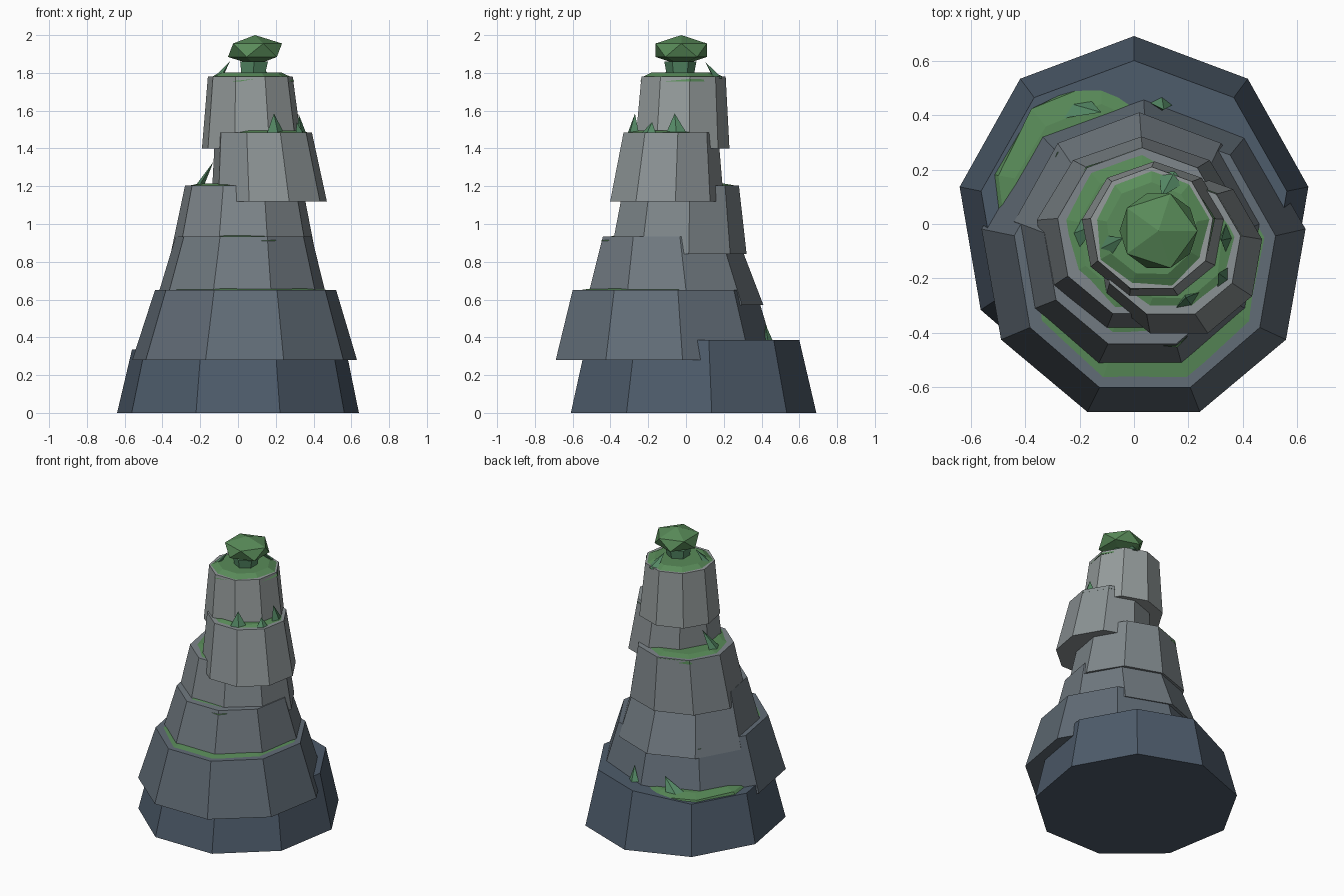
import bpy, math, random
from mathutils import Vector

if "Cube" in bpy.data.objects:
    bpy.data.objects.remove(bpy.data.objects["Cube"])

random.seed(4)
N = 9


def material(name, rgb):
    m = bpy.data.materials.new(name)
    m.diffuse_color = (*rgb, 1)
    m.use_nodes = True
    m.node_tree.nodes["Principled BSDF"].inputs["Base Color"].default_value = m.diffuse_color
    return m


def make(name, verts, faces, mat):
    me = bpy.data.meshes.new(name)
    me.from_pydata(verts, [], faces)
    me.materials.append(mat)
    ob = bpy.data.objects.new(name, me)
    bpy.context.collection.objects.link(ob)
    return ob


def ring(cx, cy, rx, ry, z, jitter=0.0, n=N):
    # nine-sided ring with one corner pointing to the back
    pts = []
    for i in range(n):
        a = math.pi / 2 + 2 * math.pi * i / n
        k = 1 + random.uniform(-jitter, jitter)
        pts.append(Vector((cx + rx * k * math.cos(a), cy + ry * k * math.sin(a), z)))
    return pts


def loft(name, rings, mat):
    n = len(rings[0])
    verts = [p for r in rings for p in r]
    faces = [tuple(reversed(range(n)))]
    for k in range(len(rings) - 1):
        for i in range(n):
            j = (i + 1) % n
            faces.append((k * n + i, k * n + j, (k + 1) * n + j, (k + 1) * n + i))
    faces.append(tuple(range((len(rings) - 1) * n, len(rings) * n)))
    return make(name, verts, faces, mat)


grass = material("grass", (0.10, 0.26, 0.10))
leaf = material("leaf", (0.09, 0.25, 0.13))

# rock tiers: (cx, cy, rx, ry, z) at bottom and top
tiers = [
    ((0, .02, .65, .67, 0), (0, .02, .57, .58, .385)),
    ((.035, -.123, .604, .603, .28), (.04, -.13, .487, .50, .65)),
    ((.02, -.075, .467, .485, .57), (.03, -.096, .365, .366, .935)),
    ((.027, -.05, .39, .371, .84), (.03, -.034, .315, .314, 1.205)),
    ((.165, -.11, .31, .31, 1.12), (.135, -.088, .26, .258, 1.485)),
    ((.075, -.028, .27, .258, 1.40), (.065, -.02, .228, .23, 1.78)),
]
lo, hi = Vector((.075, .105, .145)), Vector((.30, .33, .33))
for k, (b, t) in enumerate(tiers):
    mat = material(f"rock_{k + 1}", lo.lerp(hi, k / 5))
    top = ring(*t)
    if k == 0:  # the lowest ledge dips on its left side
        for p in top:
            p.z -= 0.05 * min(1, max(0, -p.x / 0.3))
    loft(f"rock_tier_{k + 1}", [ring(*b), top], mat)

    # ragged grass mat on each ledge
    cx, cy, rx, ry, z = t
    if k == 0:
        cx, cy, rx, ry, z = -.12, .11, .42, .43, .355
    lift = 0.022 if k == 5 else 0.01
    loft(f"grass_ledge_{k + 1}", [
        ring(cx, cy, rx * .98, ry * .98, z - .025, .06),
        ring(cx, cy, rx * .95, ry * .95, z - .005, .06),
        ring(cx, cy, rx * .75, ry * .75, z + lift, .03)], grass)

# leafy tufts: base point, tip point, half width
tufts = [
    ((-.11, -.09, 1.77), (-.04, -.05, 1.865), .05),
    ((.14, .17, 1.77), (.10, .10, 1.86), .05),
    ((.20, -.28, 1.47), (.19, -.27, 1.585), .06),
    ((.33, -.20, 1.47), (.31, -.18, 1.54), .05),
    ((.34, -.05, 1.47), (.32, -.06, 1.585), .06),
    ((-.21, -.04, 1.19), (-.13, .00, 1.33), .06),
    ((-.22, .42, .35), (-.12, .41, .45), .07),
    ((.10, .44, .37), (.11, .42, .47), .04),
]
for k, (b, t, w) in enumerate(tufts):
    b, t = Vector(b), Vector(t)
    out = Vector((b.x - .05, b.y + .05, 0)).normalized()
    side = Vector((-out.y, out.x, 0))
    verts = [b + side * w, b + out * .025, b - side * w, b - out * .025, t]
    make(f"grass_tuft_{k + 1}", verts,
         [(0, 3, 2, 1), (0, 1, 4), (1, 2, 4), (2, 3, 4), (3, 0, 4)], leaf)

# bush on the summit with its short stem
loft("bush_stem", [ring(.08, -.03, .07, .07, 1.78, 0, 6),
                   ring(.085, -.03, .085, .085, 1.86, 0, 6)], leaf)
bpy.ops.mesh.primitive_ico_sphere_add(subdivisions=1, radius=1, location=(.09, -.025, 1.92))
bush = bpy.context.object
bush.name = "summit_bush"
bush.scale = (.16, .16, .08)
bush.data.materials.append(grass)
